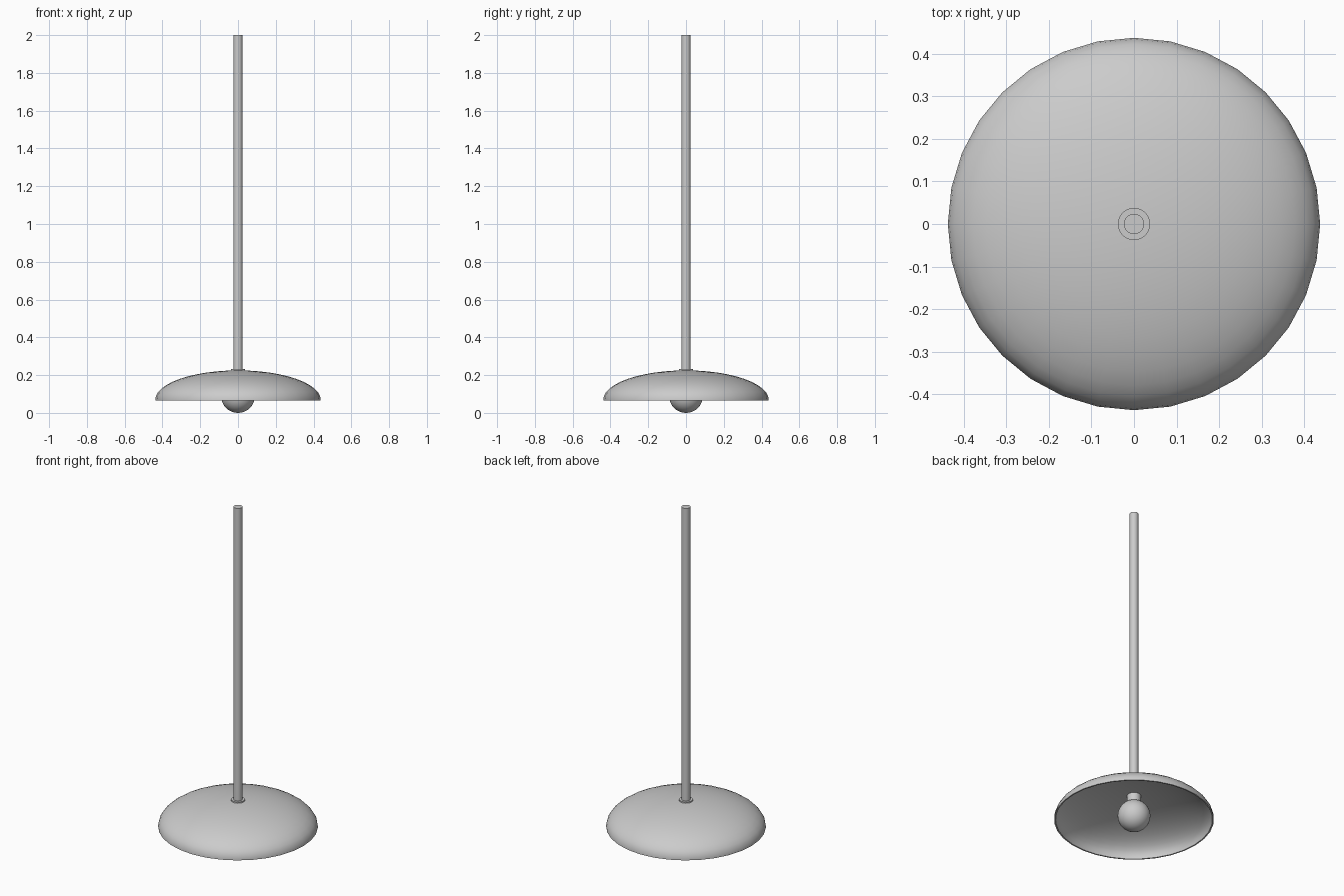
import bpy, bmesh, math

if "Cube" in bpy.data.objects:
    bpy.data.objects.remove(bpy.data.objects["Cube"])

grey = bpy.data.materials.new("light grey")
grey.diffuse_color = (0.6, 0.6, 0.6, 1)
grey.use_nodes = True
grey.node_tree.nodes["Principled BSDF"].inputs["Base Color"].default_value = grey.diffuse_color


def lathe(name, profile, sides, angle=40):
    """Revolve (radius, z) points around the z axis."""
    bm = bmesh.new()
    verts = [bm.verts.new((r, 0, z)) for r, z in profile]
    edges = [bm.edges.new(p) for p in zip(verts, verts[1:])]
    bmesh.ops.spin(bm, geom=verts + edges, cent=(0, 0, 0), axis=(0, 0, 1),
                   angle=math.tau, steps=sides, use_merge=False)
    bmesh.ops.remove_doubles(bm, verts=bm.verts, dist=1e-5)
    bmesh.ops.recalc_face_normals(bm, faces=bm.faces)
    mesh = bpy.data.meshes.new(name)
    bm.to_mesh(mesh)
    bm.free()
    mesh.materials.append(grey)
    obj = bpy.data.objects.new(name, mesh)
    bpy.context.collection.objects.link(obj)
    bpy.ops.object.select_all(action='DESELECT')
    obj.select_set(True)
    bpy.context.view_layer.objects.active = obj
    bpy.ops.object.shade_smooth_by_angle(angle=math.radians(angle))
    return obj


def arc(radius, height, base, n=12):
    """Quarter ellipse from the axis out to the rim."""
    return [(radius * math.sin(t), base + height * math.cos(t))
            for t in (i * math.pi / 2 / n for i in range(n + 1))]


# Thin domed shade: outer skin, rim, inner skin
outer = arc(0.438, 0.155, 0.07)
inner = arc(0.430, 0.147, 0.07)
lathe("shade", outer + [(0.438, 0.065), (0.430, 0.065)] + inner[::-1], 32)

# Hanging rod
lathe("rod", [(0, 0.2), (0.024, 0.2), (0.024, 2), (0, 2)], 32)

# Collar and bulb socket, passing through the shade
lathe("socket", [(0, 0.14), (0.038, 0.14), (0.038, 0.232), (0, 0.232)], 32)

# Round bulb
bulb = [(0.09 * math.sin(i * math.pi / 16), 0.09 - 0.09 * math.cos(i * math.pi / 16))
        for i in range(17)]
lathe("bulb", bulb, 32)
